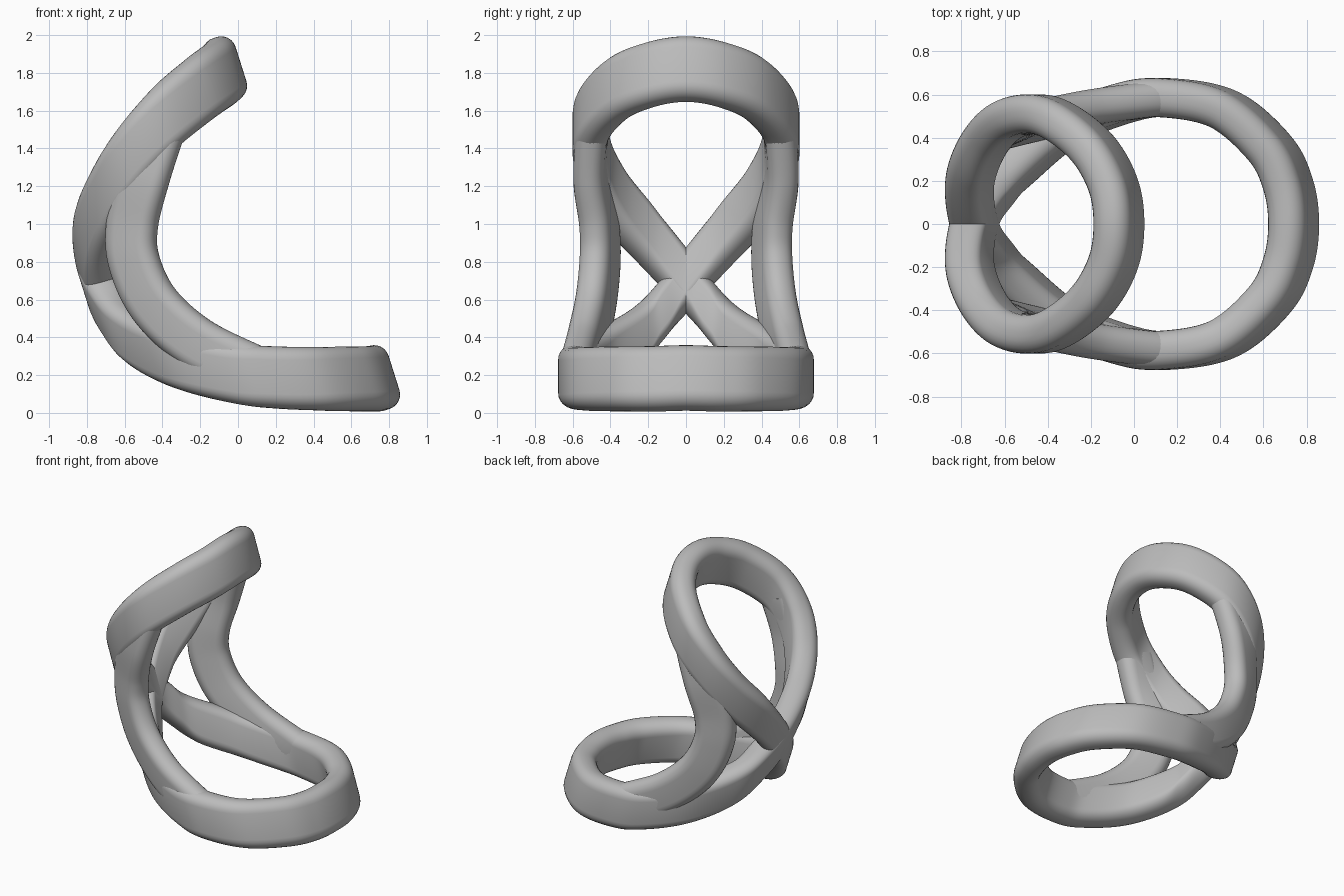
import bpy, bmesh, math
from mathutils import Vector

cube = bpy.data.objects.get("Cube")
if cube:
    bpy.data.objects.remove(cube)

grey = bpy.data.materials.new("plain_grey")
grey.use_nodes = True
grey.diffuse_color = (0.5, 0.5, 0.5, 1)
grey.node_tree.nodes["Principled BSDF"].inputs["Base Color"].default_value = (0.5, 0.5, 0.5, 1)


def section(width, height, radius, steps=6):
    """Rounded rectangle as (across, along) offsets."""
    pts = []
    for k, (sx, sy) in enumerate([(1, 1), (-1, 1), (-1, -1), (1, -1)]):
        for i in range(steps + 1):
            a = math.pi / 2 * (k + i / steps)
            pts.append((sx * (width / 2 - radius) + radius * math.cos(a),
                        sy * (height / 2 - radius) + radius * math.sin(a)))
    return pts


def smooth_path(points, closed, steps=10):
    """Catmull-Rom curve through the points."""
    pts = [Vector(p) for p in points]
    n = len(pts)
    pick = (lambda i: pts[i % n]) if closed else (lambda i: pts[max(0, min(n - 1, i))])
    out = []
    for i in range(n if closed else n - 1):
        a, b, c, d = (pick(i + k) for k in (-1, 0, 1, 2))
        for s in range(steps):
            t = s / steps
            out.append(0.5 * (2 * b + (c - a) * t + (2 * a - 5 * b + 4 * c - d) * t ** 2
                              + (3 * b - a - 3 * c + d) * t ** 3))
    if not closed:
        out.append(pts[-1])
    return out


def sweep(name, points, closed, profile, axis_rule):
    """Sweep the profile; axis_rule gives its long axis at each point."""
    path = smooth_path(points, closed)
    n, m = len(path), len(profile)
    bm = bmesh.new()
    rings = []
    for i, p in enumerate(path):
        if closed:
            tangent = path[(i + 1) % n] - path[i - 1]
        else:
            tangent = path[min(i + 1, n - 1)] - path[max(i - 1, 0)]
        tangent.normalize()
        along = axis_rule(tangent, i / (n - 1))
        across = tangent.cross(along).normalized()
        rings.append([bm.verts.new(p + across * a + along * b) for a, b in profile])
    for i in range(n if closed else n - 1):
        r, s = rings[i], rings[(i + 1) % n]
        for j in range(m):
            k = (j + 1) % m
            bm.faces.new((r[j], r[k], s[k], s[j]))
    if not closed:
        bm.faces.new(rings[0])
        bm.faces.new(rings[-1])
    bmesh.ops.recalc_face_normals(bm, faces=bm.faces)
    mesh = bpy.data.meshes.new(name)
    bm.to_mesh(mesh)
    bm.free()
    mesh.materials.append(grey)
    obj = bpy.data.objects.new(name, mesh)
    bpy.context.collection.objects.link(obj)
    bpy.ops.object.select_all(action='DESELECT')
    obj.select_set(True)
    bpy.context.view_layer.objects.active = obj
    bpy.ops.object.shade_smooth_by_angle(angle=math.radians(40))
    return obj


def flip(points):
    return [(x, -y, z) for x, y, z in points]


# Figure-eight band: upper loop, crossing, lower loop
top = (-0.07, 0, 1.82)
upper = [(-0.10, 0.19, 1.79), (-0.21, 0.37, 1.71), (-0.40, 0.50, 1.55),
         (-0.57, 0.49, 1.35), (-0.69, 0.38, 1.14), (-0.76, 0.20, 0.93)]
crossing = (-0.74, 0, 0.70)
lower = [(-0.66, 0.14, 0.53), (-0.55, 0.26, 0.40), (-0.32, 0.45, 0.285),
         (-0.05, 0.56, 0.215), (0.15, 0.585, 0.19), (0.42, 0.53, 0.18),
         (0.63, 0.35, 0.18), (0.715, 0.18, 0.18)]
front_tip = (0.74, 0, 0.185)
loop = ([top] + upper + [crossing] + flip(lower) + [front_tip]
        + lower[::-1] + [crossing] + flip(upper)[::-1])
slant = Vector((0.3, 0, -0.95)).normalized()
sweep("figure_eight_band", loop, True, section(0.18, 0.35, 0.08),
      lambda tangent, t: slant)

# Side struts joining the two loops
strut = [(-0.42, 0.50, 1.50), (-0.50, 0.50, 1.25), (-0.56, 0.46, 1.0),
         (-0.55, 0.455, 0.80), (-0.44, 0.48, 0.57), (-0.22, 0.53, 0.37),
         (0.08, 0.58, 0.22)]
for side, name in ((1, "left_strut"), (-1, "right_strut")):
    def lean(tangent, t, side=side):
        out = Vector((-tangent.z, 0, tangent.x)).normalized()
        return (out + Vector((0, side * 0.45 * math.sin(math.pi * t), 0))).normalized()
    sweep(name, strut if side > 0 else flip(strut), False,
          section(0.165, 0.28, 0.075), lean)
